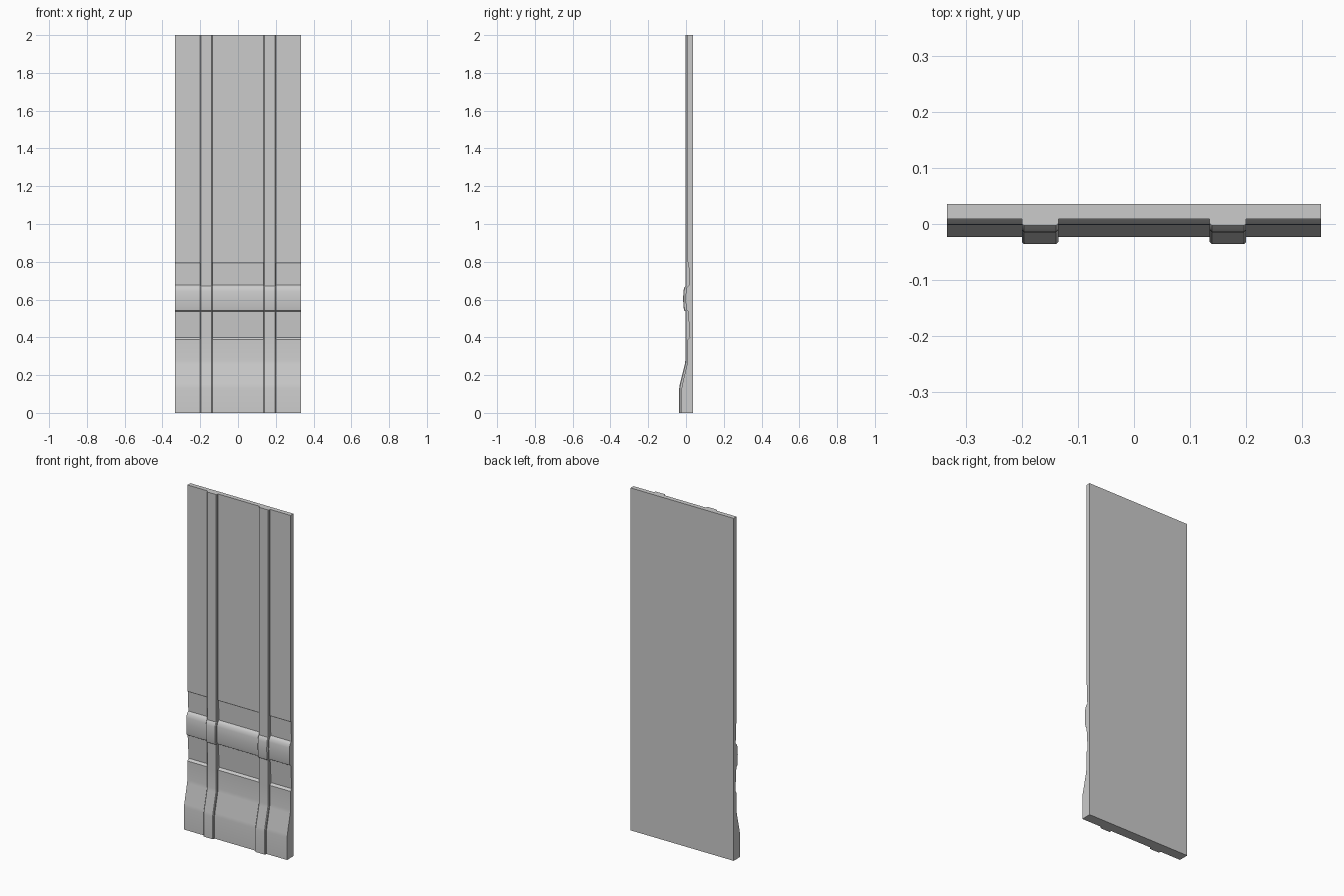
import bpy, bmesh, math

if "Cube" in bpy.data.objects:
    bpy.data.objects.remove(bpy.data.objects["Cube"])

HALF_W = 0.333
BACK_Y = 0.036
RIB_IN, RIB_OUT = 0.135, 0.2
CHAMFER = 0.004

# Front profile: height, y of the flat panel, y of the raised ribs
PROFILE = [
    (0.00, -0.023, -0.036), (0.13, -0.023, -0.036), (0.15, -0.020, -0.033),
    (0.26, 0.006, -0.006), (0.28, 0.009, -0.003),
    (0.388, 0.009, -0.003), (0.400, 0.020, -0.003),   # lower recess
    (0.538, 0.011, -0.003),
    (0.543, 0.003, -0.010), (0.565, -0.001, -0.014),  # rounded rail
    (0.605, -0.002, -0.015), (0.645, -0.001, -0.014),
    (0.664, 0.004, -0.009), (0.671, 0.010, -0.003),
    (0.677, 0.017, -0.003), (0.790, 0.014, -0.003),   # upper recess
    (0.798, 0.009, -0.003), (2.00, 0.009, -0.003),
]

# Cross-section columns: x, on the rib or not, set-back for the rib chamfer
half = [
    (RIB_IN, False, 0), (RIB_IN, True, CHAMFER), (RIB_IN + CHAMFER, True, 0),
    (RIB_OUT - CHAMFER, True, 0), (RIB_OUT, True, CHAMFER), (RIB_OUT, False, 0),
    (HALF_W, False, 0),
]
columns = [(-x, r, s) for x, r, s in reversed(half)] + half

bm = bmesh.new()

# Front skin
grid = [[bm.verts.new((x, (rib_y if rib else panel_y) + setback, z))
         for x, rib, setback in columns] for z, panel_y, rib_y in PROFILE]
for lo, hi in zip(grid, grid[1:]):
    for i in range(len(columns) - 1):
        bm.faces.new((lo[i], lo[i + 1], hi[i + 1], hi[i]))

# Flat back, ends and sides
bl, br, tr, tl = [bm.verts.new((x, BACK_Y, z)) for x, z in
                  ((-HALF_W, 0), (HALF_W, 0), (HALF_W, 2), (-HALF_W, 2))]
bm.faces.new((bl, tl, tr, br))
bm.faces.new(grid[0] + [br, bl])
bm.faces.new(grid[-1] + [tr, tl])
bm.faces.new([row[0] for row in grid] + [tl, bl])
bm.faces.new([row[-1] for row in grid] + [tr, br])
bmesh.ops.recalc_face_normals(bm, faces=bm.faces[:])

# Wall panel object
mesh = bpy.data.meshes.new("wall_panel")
bm.to_mesh(mesh)
bm.free()
panel = bpy.data.objects.new("wall_panel", mesh)
bpy.context.collection.objects.link(panel)
bpy.context.view_layer.objects.active = panel
panel.select_set(True)
bpy.ops.object.shade_smooth_by_angle(angle=math.radians(30))
